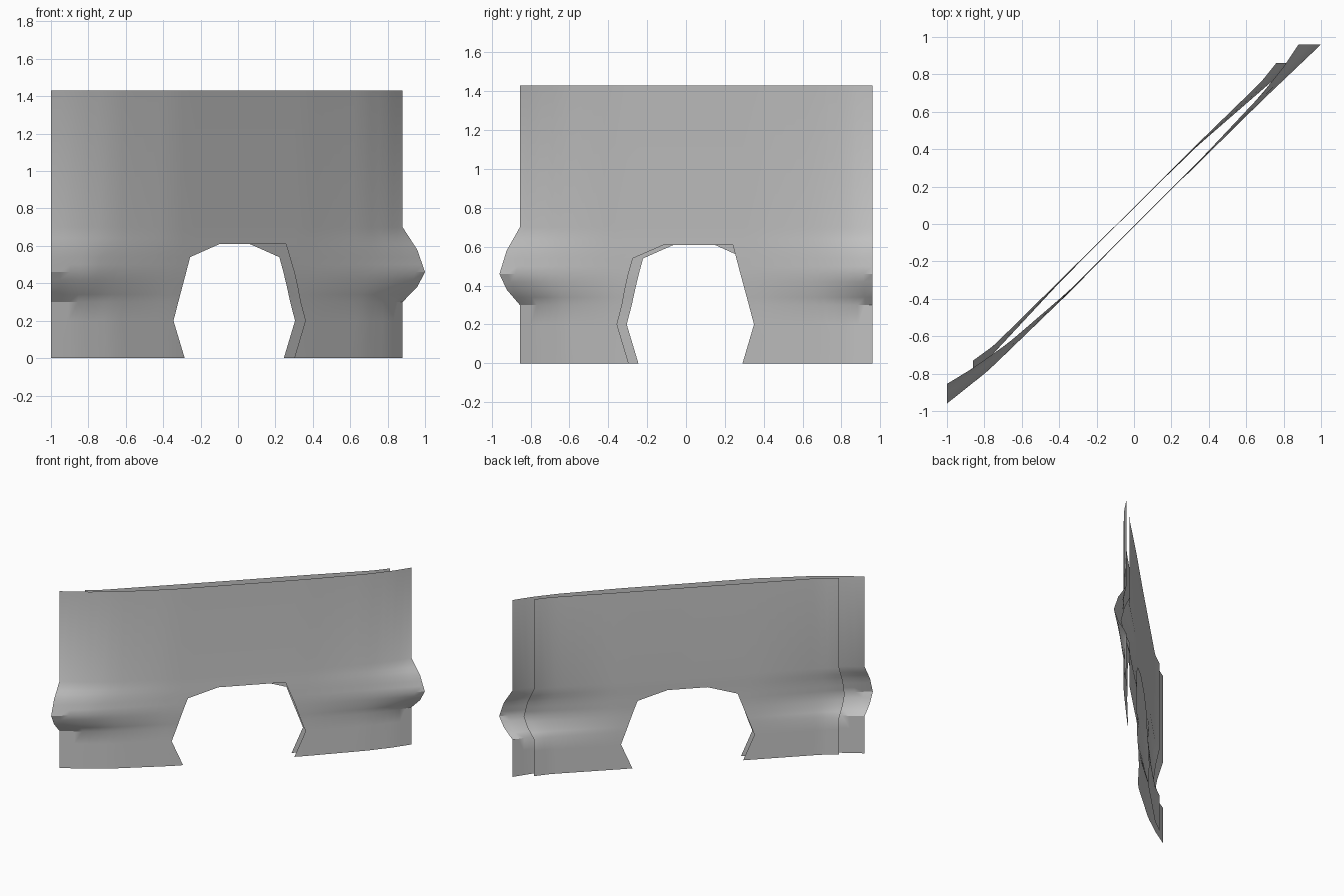
import bpy, bmesh

if "Cube" in bpy.data.objects:
    bpy.data.objects.remove(bpy.data.objects["Cube"])

TOP = 1.43
# bulge profile: height -> share of the way from wall plan to ridge plan
BULGE = [(0, 0), (0.30, 0), (0.38, 0.65), (0.46, 1), (0.58, 0.65), (0.70, 0), (TOP, 0)]
ROWS = [0, 0.10, 0.20, 0.30, 0.34, 0.38, 0.42, 0.46, 0.50, 0.54, 0.58, 0.61, 0.64, 0.70, TOP]
ARCH_TOP = 0.61


def interp(table, k):
    """Piecewise linear lookup of a scalar or an (x, y) pair."""
    for a, b in zip(table, table[1:]):
        if k <= b[0]:
            f = (k - a[0]) / (b[0] - a[0])
            return [p + (q - p) * f for p, q in zip(a[1:], b[1:])]
    return list(table[-1][1:])


def sheet(name, wall, ridge, left, right, n=14, mid=6):
    """Open curved sheet with a wheel-arch opening between two edge curves."""
    bm = bmesh.new()
    grid = []
    for z in ROWS:
        l = interp(left, z)[0]
        r = interp(right, z)[0]
        ts = [-1 + (l + 1) * i / n for i in range(n)]
        ts += [l + (r - l) * i / mid for i in range(mid)]
        ts += [r + (1 - r) * i / n for i in range(n + 1)]
        w = interp(BULGE, z)[0]
        row = []
        for t in ts:
            a, b = interp(wall, t), interp(ridge, t)
            row.append(bm.verts.new((a[0] + (b[0] - a[0]) * w,
                                     a[1] + (b[1] - a[1]) * w, z)))
        grid.append(row)
    for j in range(len(ROWS) - 1):
        for i in range(len(grid[0]) - 1):
            if n <= i < n + mid and ROWS[j] < ARCH_TOP:
                continue
            bm.faces.new((grid[j][i], grid[j][i + 1], grid[j + 1][i + 1], grid[j + 1][i]))
    loose = [v for v in bm.verts if not v.link_faces]
    bmesh.ops.delete(bm, geom=loose, context='VERTS')
    me = bpy.data.meshes.new(name)
    bm.to_mesh(me)
    bm.free()
    ob = bpy.data.objects.new(name, me)
    bpy.context.collection.objects.link(ob)
    bpy.ops.object.select_all(action='DESELECT')
    ob.select_set(True)
    bpy.context.view_layer.objects.active = ob
    bpy.ops.object.shade_smooth_by_angle(angle=0.5)
    return ob


# arch edges: height -> position along the panel
chamfered = [(0, 0.29), (0.20, 0.35), (0.54, 0.262), (ARCH_TOP, 0.105)]
square = [(0, 0.30), (0.20, 0.36), (ARCH_TOP, 0.25)]
mirrored = [(z, -t) for z, t in chamfered]

# outer skin: bowed wall, nearly straight ridge, ends cut on x and y planes
sheet("outer_panel",
      [(-1, -1, -0.855), (-0.86, -0.86, -0.77), (-0.67, -0.67, -0.635), (-0.35, -0.345, -0.355),
       (0, 0.005, -0.005), (0.36, 0.36, 0.35), (0.68, 0.675, 0.685), (0.85, 0.8, 0.84), (1, 0.88, 0.96)],
      [(-1, -1, -0.96), (-0.78, -0.78, -0.785), (-0.35, -0.345, -0.365),
       (0, 0.01, -0.01), (0.36, 0.37, 0.35), (0.68, 0.69, 0.665), (1, 1, 0.96)],
      mirrored, square)

# inner skin: same shape, shorter, set back behind the outer one
sheet("inner_panel",
      [(-1, -0.86, -0.73), (-0.8, -0.75, -0.65), (-0.35, -0.40, -0.305), (0, -0.045, 0.045),
       (0.36, 0.315, 0.405), (0.85, 0.68, 0.76), (1, 0.76, 0.86)],
      [(-1, -0.86, -0.80), (-0.8, -0.74, -0.68), (-0.35, -0.395, -0.31), (0, -0.04, 0.04),
       (0.36, 0.32, 0.40), (0.8, 0.70, 0.73), (1, 0.85, 0.86)],
      mirrored, chamfered)
